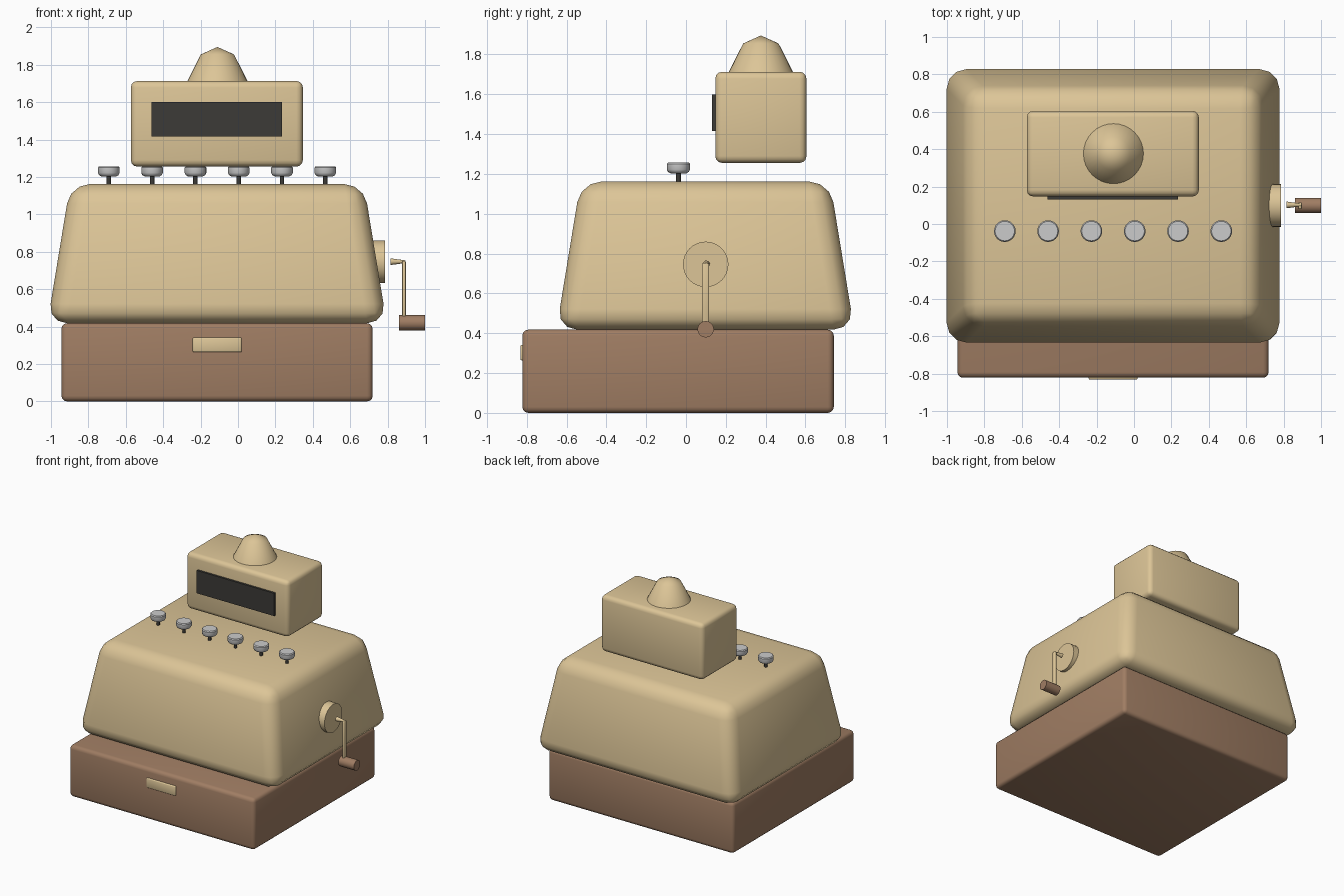
import bpy, bmesh, math
from mathutils import Matrix, Vector

if "Cube" in bpy.data.objects:
    bpy.data.objects.remove(bpy.data.objects["Cube"])


def material(name, rgb):
    m = bpy.data.materials.new(name)
    m.diffuse_color = (*rgb, 1)
    m.use_nodes = True
    m.node_tree.nodes["Principled BSDF"].inputs["Base Color"].default_value = m.diffuse_color
    return m


BEIGE = material("beige", (0.72, 0.56, 0.31))
BROWN = material("brown", (0.35, 0.205, 0.125))
DARK = material("dark", (0.045, 0.043, 0.038))
WHITE = material("key_white", (0.75, 0.74, 0.72))


def finish(bm, name, mat, bevel=0, segments=3, smooth=True):
    bmesh.ops.recalc_face_normals(bm, faces=bm.faces)
    me = bpy.data.meshes.new(name)
    bm.to_mesh(me)
    bm.free()
    ob = bpy.data.objects.new(name, me)
    bpy.context.collection.objects.link(ob)
    me.materials.append(mat)
    if bevel:
        b = ob.modifiers.new("bevel", 'BEVEL')
        b.width, b.segments = bevel, segments
    if smooth:
        bpy.ops.object.select_all(action='DESELECT')
        ob.select_set(True)
        bpy.context.view_layer.objects.active = ob
        if bevel:
            bpy.ops.object.shade_smooth()
        else:
            bpy.ops.object.shade_smooth_by_angle(angle=math.radians(40))
    return ob


def box(name, lo, hi, mat, bevel=0, segments=3, top_inset=(0, 0)):
    """Box between two corners; top_inset narrows the top."""
    lo, hi = Vector(lo), Vector(hi)
    size = hi - lo
    bm = bmesh.new()
    bmesh.ops.create_cube(bm, size=1)
    for v in bm.verts:
        top = v.co.z > 0
        for i in (0, 1):
            v.co[i] *= size[i] - (2 * top_inset[i] if top else 0)
        v.co.z *= size.z
        v.co += (lo + hi) / 2
    return finish(bm, name, mat, bevel, segments, bevel > 0)


def lathe(name, profile, mat, at=(0, 0, 0), steps=32, axis='Z'):
    """Revolve (radius, height) points around z, or around x."""
    bm = bmesh.new()
    vs = [bm.verts.new((r, 0, z)) for r, z in profile]
    es = [bm.edges.new(p) for p in zip(vs, vs[1:])]
    bmesh.ops.spin(bm, geom=vs + es, axis=(0, 0, 1), cent=(0, 0, 0),
                   angle=math.tau, steps=steps)
    bmesh.ops.remove_doubles(bm, verts=bm.verts, dist=1e-4)
    turn = Matrix.Rotation(math.pi / 2, 4, 'Y') if axis == 'X' else Matrix()
    bm.transform(Matrix.Translation(at) @ turn)
    return finish(bm, name, mat)


def rod(name, r, a, b, mat, at, axis='Z', steps=32):
    return lathe(name, [(0, a), (r, a), (r, b), (0, b)], mat, at, steps, axis)


CX, CY = -0.112, 0.097

# Drawer base and its pull
box("drawer_base", (-0.944, -0.822, 0), (0.72, 0.742, 0.418), BROWN, 0.03)
box("drawer_pull", (-0.243, -0.832, 0.263), (0.02, -0.80, 0.342), BEIGE, 0.008, 2)

# Tapered body
box("body", (CX - 0.907, CY - 0.748, 0.418), (CX + 0.907, CY + 0.748, 1.162),
    BEIGE, 0.105, 3, (0.122, 0.122))

# Display housing, window and dome
box("display_housing", (-0.573, 0.147, 1.255), (0.347, 0.605, 1.713), BEIGE, 0.035)
box("display_window", (-0.462, 0.130, 1.415), (0.234, 0.17, 1.60), DARK)
dome = lathe("dome", [(0, 1.895), (0.089, 1.855), (0.163, 1.708)], BEIGE, (CX + 0.002, 0.376, 0))
dome.data.shade_smooth()

# Row of keys
for i in range(6):
    at = (CX + (i - 2.5) * 0.2315, -0.038, 0)
    rod(f"key_stem_{i + 1}", 0.012, 1.14, 1.22, DARK, at, steps=12)
    lathe(f"key_cap_{i + 1}", [(0, 1.203), (0.04, 1.203), (0.052, 1.21), (0.058, 1.222),
          (0.058, 1.25), (0.052, 1.257), (0, 1.257)], WHITE, at, 24)

# Side disc and crank
rod("crank_disc", 0.114, 0.715, 0.787, BEIGE, (0, CY + 0.002, 0.746), 'X')
lathe("crank_shaft", [(0, 0.815), (0.018, 0.815), (0.007, 0.895), (0, 0.895)], BEIGE,
      (0, CY + 0.005, 0.747), 12, 'X')
box("crank_arm", (0.878, CY - 0.017, 0.42), (0.897, CY + 0.019, 0.752), BEIGE, 0.006, 2)
rod("crank_grip", 0.041, 0.86, 1.0, BROWN, (0, CY + 0.002, 0.42), 'X', 24)
